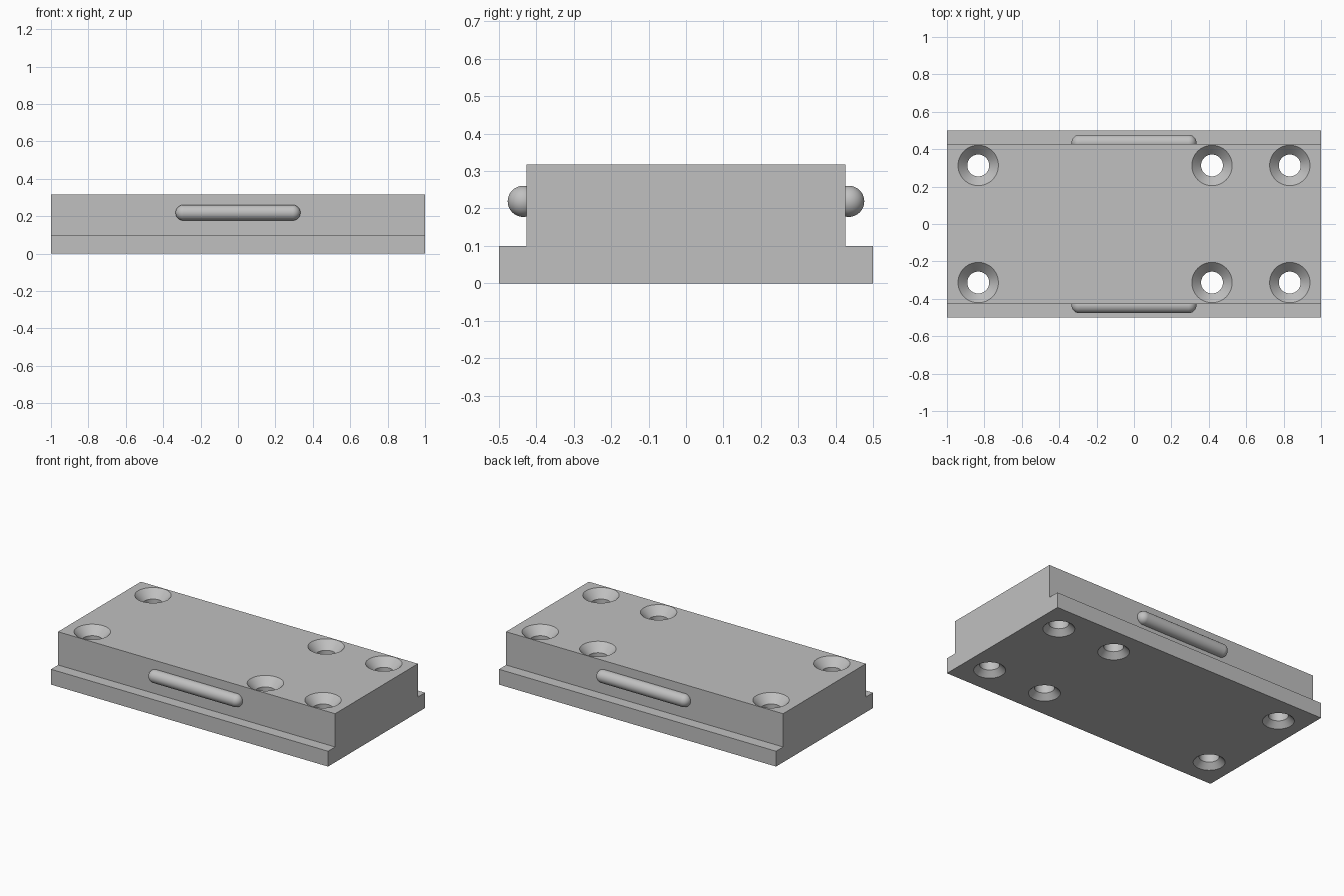
import bpy, bmesh
from math import radians, sin, cos, pi

old = bpy.data.objects.get("Cube")
if old:
    bpy.data.objects.remove(old, do_unlink=True)

# Material
grey = bpy.data.materials.new("light_grey")
grey.use_nodes = True
colour = (0.53, 0.53, 0.53, 1)
grey.diffuse_color = colour
for node in grey.node_tree.nodes:
    if node.type == 'BSDF_PRINCIPLED':
        node.inputs["Base Color"].default_value = colour


def make_object(name, bm):
    bmesh.ops.recalc_face_normals(bm, faces=bm.faces)
    mesh = bpy.data.meshes.new(name)
    bm.to_mesh(mesh)
    bm.free()
    mesh.materials.append(grey)
    obj = bpy.data.objects.new(name, mesh)
    bpy.context.collection.objects.link(obj)
    return obj


def select_only(obj):
    bpy.ops.object.select_all(action='DESELECT')
    obj.select_set(True)
    bpy.context.view_layer.objects.active = obj


def smooth(obj):
    select_only(obj)
    bpy.ops.object.shade_smooth_by_angle(angle=radians(30))


def add_turned(bm, rings, place, steps=48):
    """Closed solid of round sections (radius, height), mapped by place(x, y, h)."""
    loops = []
    for r, h in rings:
        loops.append([bm.verts.new(place(r * cos(2 * pi * i / steps),
                                         r * sin(2 * pi * i / steps), h))
                      for i in range(steps)])
    for a, b in zip(loops, loops[1:]):
        for i in range(steps):
            j = (i + 1) % steps
            bm.faces.new((a[i], a[j], b[j], b[i]))
    bm.faces.new(loops[0][::-1])
    bm.faces.new(loops[-1])


# Stepped block: cross-section pushed along x
LENGTH, HALF_BASE, HALF_TOP, LEDGE, HEIGHT = 2.0, 0.5, 0.427, 0.1, 0.317
half = [(HALF_BASE, 0), (HALF_BASE, LEDGE), (HALF_TOP, LEDGE), (HALF_TOP, HEIGHT)]
section = half + [(-y, z) for y, z in reversed(half)]
bm = bmesh.new()
face = bm.faces.new([bm.verts.new((-LENGTH / 2, y, z)) for y, z in section])
pushed = bmesh.ops.extrude_face_region(bm, geom=[face])
bmesh.ops.translate(bm, vec=(LENGTH, 0, 0),
                    verts=[v for v in pushed["geom"] if isinstance(v, bmesh.types.BMVert)])
block = make_object("stepped_block", bm)

# Screw holes, countersunk on both faces
BORE, TOP_R, LOW_R = 0.0585, 0.108, 0.093
plug = [(LOW_R, -0.05), (LOW_R, 0), (BORE, 0.035),
        (BORE, HEIGHT - 0.052), (TOP_R, HEIGHT), (TOP_R, HEIGHT + 0.05)]
bm = bmesh.new()
for cx in (-0.833, 0.417, 0.833):
    for cy in (-0.313, 0.313):
        add_turned(bm, plug, lambda x, y, h: (cx + x, cy + y, h))
cutter = make_object("hole_cutter", bm)
cutter.hide_render = True
cut = block.modifiers.new("screw_holes", 'BOOLEAN')
cut.operation = 'DIFFERENCE'
cut.solver = 'EXACT'
cut.object = cutter
select_only(block)
bpy.ops.object.modifier_apply(modifier=cut.name)
bpy.data.objects.remove(cutter, do_unlink=True)
smooth(block)

# Round-ended snap bars on both long sides
R, REACH, BAR_Y, BAR_Z = 0.0417, 0.292, 0.435, 0.219
angles = [radians(a) for a in range(3, 91, 6)] + [radians(90)]
end = [(R * sin(a), REACH + R * cos(a)) for a in angles]
capsule = [(r, -h) for r, h in end] + end[::-1]
for name, side in (("front_snap_bar", -1), ("back_snap_bar", 1)):
    bm = bmesh.new()
    add_turned(bm, capsule, lambda x, y, h: (h, side * BAR_Y + x, BAR_Z + y), 32)
    smooth(make_object(name, bm))
